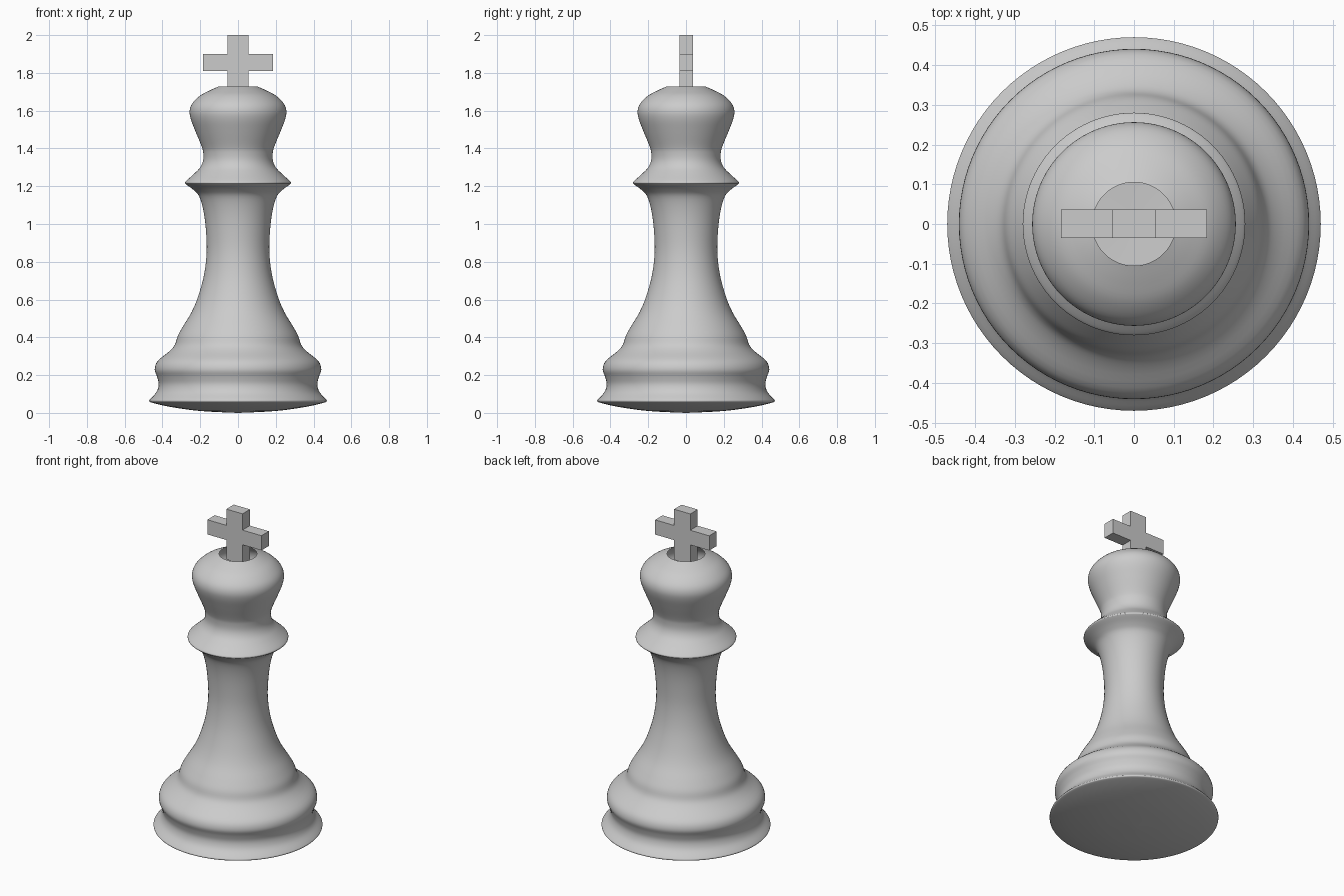
import bpy, bmesh, math

if "Cube" in bpy.data.objects:
    bpy.data.objects.remove(bpy.data.objects["Cube"])

SEGMENTS = 96
STEPS = 4


def smooth_curve(pts, steps):
    """Catmull-Rom curve through the profile points."""
    out = []
    for i in range(len(pts) - 1):
        p0, p1 = pts[max(i - 1, 0)], pts[i]
        p2, p3 = pts[i + 1], pts[min(i + 2, len(pts) - 1)]
        for s in range(steps):
            t = s / steps
            out.append(tuple(
                0.5 * (2 * b + (c - a) * t + (2 * a - 5 * b + 4 * c - d) * t * t
                       + (3 * b - a - 3 * c + d) * t ** 3)
                for a, b, c, d in zip(p0, p1, p2, p3)))
    return out + [pts[-1]]


def finish(bm, name, smooth):
    bmesh.ops.recalc_face_normals(bm, faces=bm.faces)
    for f in bm.faces:
        f.smooth = smooth
    mesh = bpy.data.meshes.new(name)
    bm.to_mesh(mesh)
    bm.free()
    obj = bpy.data.objects.new(name, mesh)
    bpy.context.collection.objects.link(obj)
    return obj


# Turned body: (radius, height) from the domed underside to the open top
profile = [
    (0, 0), (0.2, 0.01), (0.36, 0.032), (0.455, 0.054), (0.47, 0.063), (0.463, 0.075),
    (0.432, 0.11), (0.42, 0.15), (0.428, 0.19), (0.441, 0.23), (0.425, 0.275),
    (0.365, 0.325), (0.335, 0.36), (0.318, 0.41), (0.29, 0.46),
    (0.245, 0.535), (0.21, 0.62), (0.18, 0.73), (0.166, 0.85), (0.17, 0.97),
    (0.183, 1.07), (0.205, 1.145), (0.235, 1.18), (0.274, 1.209), (0.28, 1.217),
    (0.274, 1.228), (0.23, 1.268), (0.2, 1.3), (0.185, 1.335), (0.184, 1.375),
    (0.192, 1.41), (0.225, 1.49), (0.25, 1.555), (0.256, 1.6), (0.241, 1.64),
    (0.2, 1.68), (0.15, 1.707), (0.105, 1.727),
]
bm = bmesh.new()
verts = [bm.verts.new((r, 0, z)) for r, z in smooth_curve(profile, STEPS)]
edges = [bm.edges.new(pair) for pair in zip(verts, verts[1:])]
bmesh.ops.spin(bm, geom=verts + edges, cent=(0, 0, 0), axis=(0, 0, 1),
               angle=math.tau, steps=SEGMENTS)
bmesh.ops.remove_doubles(bm, verts=bm.verts, dist=0.0002)
finish(bm, "turned_body", True)

# Cross finial standing in the open top: mirrored half outline, extruded
half = [(0.055, 1.69), (0.055, 1.81), (0.184, 1.81), (0.184, 1.9), (0.055, 1.9), (0.055, 2.0)]
outline = half + [(-x, z) for x, z in reversed(half)]
bm = bmesh.new()
face = bm.faces.new([bm.verts.new((x, -0.035, z)) for x, z in outline])
ext = bmesh.ops.extrude_face_region(bm, geom=[face])
bmesh.ops.translate(bm, vec=(0, 0.072, 0),
                    verts=[g for g in ext["geom"] if isinstance(g, bmesh.types.BMVert)])
finish(bm, "top_cross", False)
